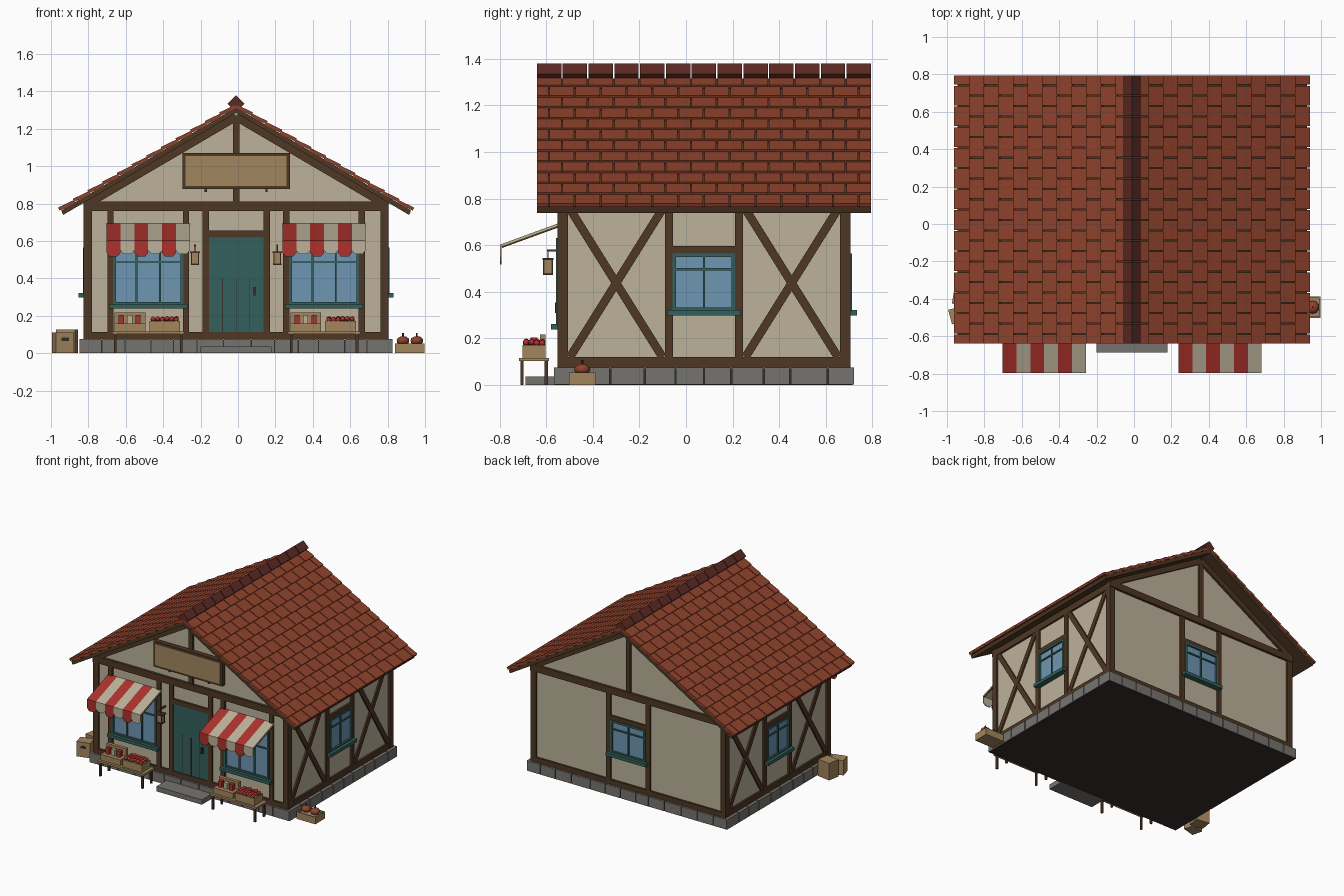
import bpy, bmesh, math, random
from mathutils import Matrix, Vector

if "Cube" in bpy.data.objects:
    bpy.data.objects.remove(bpy.data.objects["Cube"])

random.seed(4)
T = lambda x, y, z=0: Matrix.Translation((x, y, z))
R = lambda deg, axis='Z': Matrix.Rotation(math.radians(deg), 4, axis)
I = Matrix()
CX, CY = -0.01, 0.077          # centre of the house

COLORS = {
    'plaster': (188, 178, 154), 'timber': (78, 55, 36), 'roof_red': (143, 66, 44),
    'ridge_red': (92, 42, 35), 'stone': (118, 116, 112), 'teal': (52, 96, 92),
    'glass': (110, 150, 178), 'cloth_red': (172, 50, 44), 'light_wood': (162, 134, 94),
    'dark_mortar': (52, 46, 42)}
MATS = {}
for n, c in COLORS.items():
    m = MATS[n] = bpy.data.materials.new(n)
    m.diffuse_color = [(v / 255 / 12.92 if v < 11 else ((v / 255 + .055) / 1.055) ** 2.4) for v in c] + [1]
    m.use_nodes = True
    m.node_tree.nodes["Principled BSDF"].inputs["Base Color"].default_value = m.diffuse_color


def finish(name, color, bm, smooth=False):
    bmesh.ops.recalc_face_normals(bm, faces=bm.faces[:])
    me = bpy.data.meshes.new(name)
    for f in bm.faces:
        f.smooth = smooth
    bm.to_mesh(me)
    bm.free()
    me.materials.append(MATS[color])
    bpy.context.collection.objects.link(bpy.data.objects.new(name, me))


def part(name, color, solids, shape='cube'):
    """One object from unit solids, each placed by a matrix."""
    bm = bmesh.new()
    for M in solids:
        if shape == 'cube':
            bmesh.ops.create_cube(bm, size=1, matrix=M)
        elif shape == 'ball':
            bmesh.ops.create_icosphere(bm, subdivisions=2, radius=1, matrix=M)
        else:
            bmesh.ops.create_cone(bm, cap_ends=True, segments=8, radius1=1, radius2=1, depth=1, matrix=M)
    finish(name, color, bm, shape == 'ball')


def box(x0, x1, y0, y1, z0, z1, M=I):
    return M @ T((x0 + x1) / 2, (y0 + y1) / 2, (z0 + z1) / 2) @ Matrix.Diagonal((x1 - x0, y1 - y0, z1 - z0, 1))


def beam(p, q, w, d, M=I):
    """Timber of width w between two (x, z) points, standing out by d."""
    a, b = Vector(p), Vector(q)
    ang = math.degrees(math.atan2(b.y - a.y, b.x - a.x))
    L = (b - a).length
    return box(0, L, -d, .005, -w / 2, w / 2, M @ T(a.x, 0, a.y) @ R(-ang, 'Y'))


def ball(x, y, z, r, h=None, M=I):
    return M @ T(x, y, z) @ Matrix.Diagonal((r, r, h or r, 1))


def prisms(name, color, items):
    """Profiles in x-z pushed along y: (profile, y0, y1, matrix)."""
    bm = bmesh.new()
    for prof, y0, y1, M in items:
        a = [bm.verts.new(M @ Vector((x, y0, z))) for x, z in prof]
        b = [bm.verts.new(M @ Vector((x, y1, z))) for x, z in prof]
        bm.faces.new(a)
        bm.faces.new(b[::-1])
        for i in range(len(a)):
            j = (i + 1) % len(a)
            bm.faces.new((a[i], b[i], b[j], a[j]))
    finish(name, color, bm)


# Wall frames: local x along the wall, -y outward
HX, HY = .80, .615
FRONT, BACK = T(CX, CY - HY), T(CX, CY + HY) @ R(180)
RIGHT, LEFT = T(CX + HX, CY) @ R(90), T(CX - HX, CY) @ R(-90)
HOUSE = T(CX, CY)

# Foundation core and blocks
part('foundation_core', 'dark_mortar', [box(-.83, .83, -.638, .638, 0, .07, HOUSE)])
blocks = []
for M, half, out, n in ((FRONT, .837, .029, 13), (BACK, .837, .029, 13), (RIGHT, .644, .037, 10), (LEFT, .644, .037, 10)):
    cuts = [-half] + [-half + 2 * half * (i + random.uniform(-.15, .15)) / n for i in range(1, n)] + [half]
    blocks += [box(a + .003, b - .003, -out, 0, .002, .076, M) for a, b in zip(cuts, cuts[1:])]
part('foundation_stones', 'stone', blocks)
part('door_step', 'stone', [box(-.20, .18, -.688, -.56, 0, .037)])

# Plaster walls with gables
prisms('plaster_walls', 'plaster', [([(-HX, .07), (HX, .07), (HX, .81), (0, 1.282), (-HX, .81)], -HY, HY, HOUSE)])

# Timber frame
D = .014
tim = [box(sx * .793 - .022, sx * .793 + .022, sy * .606 - .022, sy * .606 + .022, .076, .81, HOUSE)
       for sx in (-1, 1) for sy in (-1, 1)]
for M in (FRONT, BACK):
    tim += [box(-.8, .8, -D, 0, .076, .113, M), box(-.815, .815, -D - .004, 0, .76, .81, M),
            box(-.018, .018, -D, 0, .80, 1.27, M)]
    tim += [beam((s * .81, .787), (0, 1.262), .04, D + .003, M) for s in (-1, 1)]
for x in (.163, .268, .672):
    tim += [box(s * x - .017, s * x + .017, -D, 0, .1, .77, FRONT) for s in (-1, 1)]
tim.append(box(-.163, .163, -D, 0, .62, .657, FRONT))
for M in (RIGHT, LEFT, BACK):
    px = .165 if M == BACK else .15
    tim += [box(s * px - .017, s * px + .017, -D, 0, .1, .79, M) for s in (-1, 1)]
    tim.append(box(-px, px, -D, 0, .562, .597, M))
    if M != BACK:
        tim += [box(-.61, .61, -D, 0, .076, .12, M), box(-.61, .61, -D, 0, .75, .80, M)]
        for s in (-1, 1):
            tim += [beam((s * .575, .12), (s * .178, .755), .036, D - .002, M),
                    beam((s * .178, .12), (s * .575, .755), .036, D - .004, M)]
part('timber_frame', 'timber', tim)


# Windows
def window(name, M, w, z0, z1, cols, bar):
    h = w / 2
    part(name + '_glass', 'glass', [box(-h, h, -.006, 0, z0, z1, M)])
    t = .015
    fr = [box(-h, -h + t, -.02, 0, z0, z1, M), box(h - t, h, -.02, 0, z0, z1, M),
          box(-h, h, -.02, 0, z1 - t, z1, M), box(-h, h, -.02, 0, z0, z0 + t, M),
          box(-h, h, -.014, 0, bar - .005, bar + .005, M),
          box(-h - .022, h + .022, -.042, 0, z0 - .02, z0 + .004, M)]
    fr += [box(-h + w * i / cols - .005, -h + w * i / cols + .005, -.015, 0, z0, z1, M) for i in range(1, cols)]
    part(name + '_frame', 'teal', fr)


for s, n in ((-1, 'left'), (1, 'right')):
    window('shop_window_' + n, FRONT @ T(s * .47, 0), .375, .258, .63, 3, .487)
window('side_window_right', RIGHT, .268, .318, .565, 2, .497)
window('side_window_left', LEFT, .268, .318, .565, 2, .497)
window('back_window', BACK, .29, .318, .565, 2, .497)

# Door
part('door', 'teal', [box(-.147, .147, -.008, 0, .11, .622, FRONT)])
part('door_grooves_and_handle', 'dark_mortar',
     [box(x - .002, x + .002, -.01, 0, .115, .40, FRONT) for x in (-.073, 0, .073)]
     + [box(.092, .103, -.025, 0, .31, .355, FRONT)])

# Roof deck, tiles and ridge
K = .59
deck = [(-.925, 1.285 - .925 * K), (0, 1.285), (.925, 1.285 - .925 * K),
        (.935, 1.315 - .935 * K), (0, 1.315), (-.935, 1.315 - .935 * K)]
prisms('roof_deck', 'timber', [(deck, -.716, .716, HOUSE)])
ROWS, N, LEN = 12, 13, .72
step, tw = .94 * math.sqrt(1 + K * K) / ROWS, 2 * LEN / N
tiles = []
for turn in (0, 180):
    S = T(CX, CY, 1.315) @ R(turn) @ R(math.degrees(math.atan(K)), 'Y')
    for r in range(ROWS):
        P = S @ T(r * step, 0) @ R(-5, 'Y')
        for k in range(N + r % 2):
            y0 = -LEN + (k - .5 * (r % 2)) * tw
            a, b = max(y0, -LEN) + .003, min(y0 + tw, LEN) - .003
            tiles.append(box(0, step + .002, a, b, -.004, .014, P))
part('roof_tiles', 'roof_red', tiles)
part('ridge_caps', 'ridge_red', [box(-.032, .032, -LEN + k * tw + .003, -LEN + (k + 1) * tw - .003, -.032, .032,
                                     T(CX, CY, 1.334) @ R(45, 'Y')) for k in range(N)])

# Sign board
part('sign_frame', 'timber', [box(-.287, .287, -.045, -.01, .877, 1.07, FRONT)]
     + [box(s * .163 - .006, s * .163 + .006, -.035, -.02, .862, .88, FRONT) for s in (-1, 1)])
part('sign_board', 'light_wood', [box(-.27, .27, -.05, -.04, .893, 1.054, FRONT)])

# Striped awnings with scalloped edge
cloth = {'cloth_red': [], 'plaster': []}
rods = []
W = .445 / 6
for s in (-1, 1):
    x0 = CX + s * .47 - .2225
    for i in range(6):
        xa, low = x0 + i * W, .517 if i % 2 == 0 else .53
        col = cloth['plaster' if i % 2 else 'cloth_red']
        col.append(([(-.545, .685), (-.545, .695), (-.797, .603), (-.797, .593)], -W, 0, T(xa, 0) @ R(90)))
        col.append(([(0, .60), (W, .60), (W, low + .02), (W * .78, low), (W * .22, low), (0, low + .02)],
                    -.797, -.791, T(xa, 0)))
    for x in (x0 + .003, x0 + .442):
        rods.append(([(-.545, .677), (-.545, .686), (-.79, .597), (-.79, .588)], -.003, .003, T(x, 0) @ R(90)))
for c, items in cloth.items():
    prisms('awning_stripes_' + c, c, items)
prisms('awning_rods', 'timber', rods)

# Lanterns on brackets
iron, lamp = [], []
for s in (-1, 1):
    L = T(CX + s * .22, -.592)
    iron += [box(-.005, .005, -.005, .055, .572, .582, L), box(-.003, .003, -.003, .003, .54, .575, L),
             box(-.026, .026, -.024, .024, .536, .545, L), box(-.022, .022, -.022, .022, .473, .481, L)]
    iron += [box(a * .018 - .003, a * .018 + .003, b * .018 - .003, b * .018 + .003, .48, .54, L)
             for a in (-1, 1) for b in (-1, 1)]
    lamp.append(box(-.016, .016, -.016, .016, .48, .538, L))
part('lantern_iron', 'timber', iron)
part('lantern_lamp', 'light_wood', lamp)


def crate(w, d, h, M):
    """Open box with a filled bottom."""
    x, y, t = w / 2, d / 2, .008
    return [box(-x, x, -y, y, 0, h * .75, M), box(-x, x, -y, -y + t, 0, h, M), box(-x, x, y - t, y, 0, h, M),
            box(-x, -x + t, -y, y, 0, h, M), box(x - t, x, -y, y, 0, h, M)]


# Market tables with goods
tops, legs, boxes, fruit, jars_red, jars_pale = [], [], [], [], [], []
for s in (-1, 1):
    M = T(CX + s * .47, -.652)
    tops.append(box(-.195, .195, -.064, .064, .103, .117, M))
    legs += [box(a * .176 - .007, a * .176 + .007, b * .052 - .007, b * .052 + .007, 0, .104, M)
             for a in (-1, 1) for b in (-1, 1)]
    boxes += crate(.165, .1, .055, M @ T(.088, 0, .117))
    boxes += [box(-.18, -.015, -.045, .05, .117, .16, M), box(-.18, -.015, .025, .05, .117, .217, M)]
    fruit += [ball(.088 - .062 + .0248 * i, -.034 + .023 * j, .178 + random.uniform(0, .008), .0135, None, M)
              for i in range(6) for j in range(4)]
    for i in range(3):
        (jars_pale if i == 1 else jars_red).append(box(-.158 + .045 * i, -.130 + .045 * i, -.015, .015, .16, .205, M))
part('table_tops', 'light_wood', tops)
part('table_legs', 'timber', legs)
part('table_crates', 'light_wood', boxes)
part('table_fruit', 'cloth_red', fruit, 'ball')
part('red_jars', 'cloth_red', jars_red)
part('pale_jars', 'plaster', jars_pale)

# Crates on the left side
A, B = T(-.935, -.485) @ R(15), T(-.915, -.39) @ R(-10)
part('left_crates', 'light_wood', [box(-.05, .05, -.04, .04, 0, .112, A), box(-.052, .052, -.045, .045, 0, .128, B)])
part('crate_slots', 'dark_mortar', [box(-.02, .02, -.043, -.039, .066, .084, A)])

# Crate of pumpkins on the right side
C = T(.919, -.445)
part('pumpkin_crate', 'light_wood', crate(.157, .115, .053, C))
part('pumpkins', 'roof_red', [ball(s * .037, 0, .067, .035, .025, C) for s in (-1, 1)], 'ball')
part('pumpkin_stems', 'timber', [C @ T(s * .037, 0, .096) @ Matrix.Diagonal((.005, .005, .022, 1)) for s in (-1, 1)], 'post')
